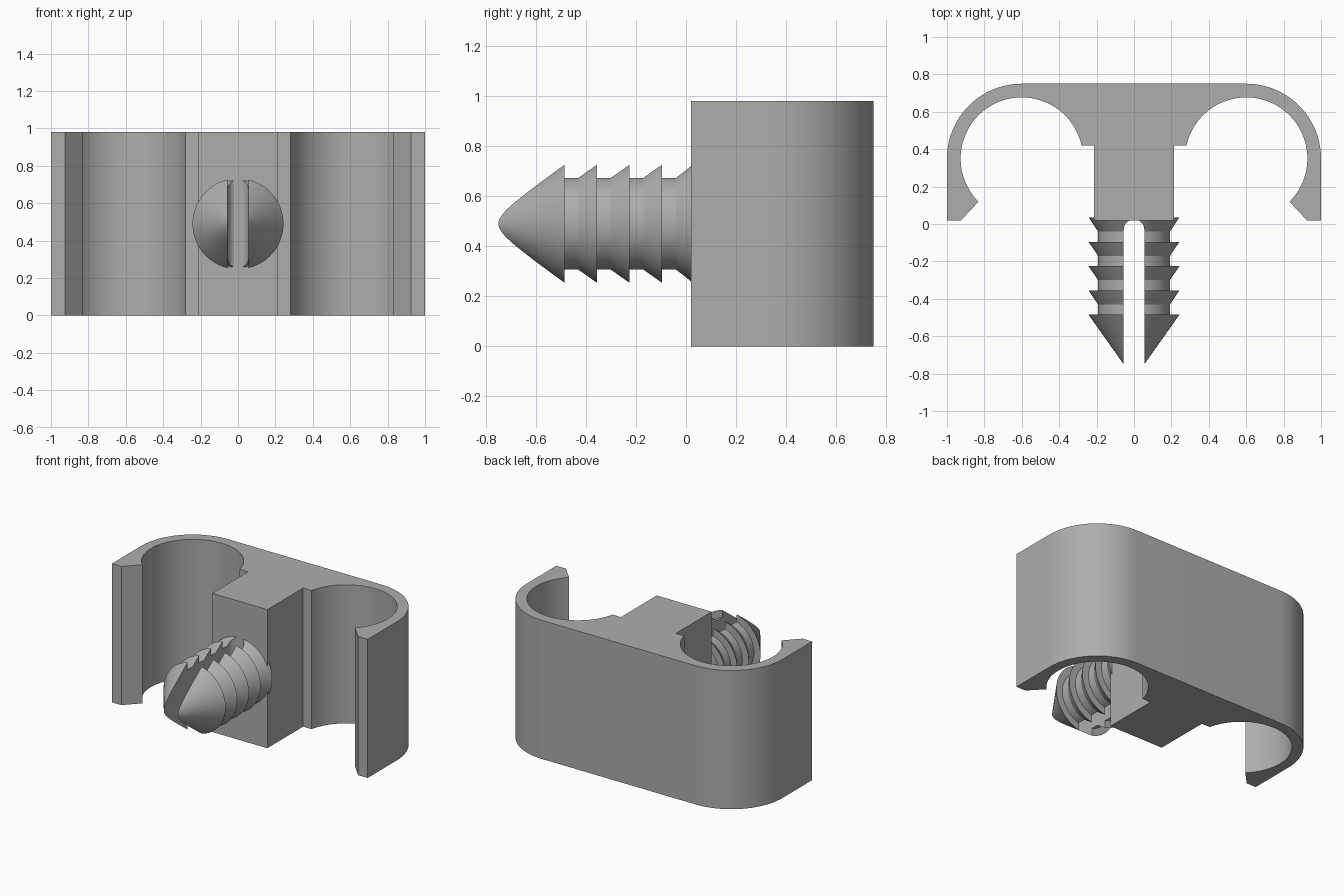
import bpy
import bmesh
from math import sin, cos, pi, radians
from mathutils import Matrix

cube = bpy.data.objects.get("Cube")
if cube:
    bpy.data.objects.remove(cube, do_unlink=True)

HEIGHT = 0.98
AXIS_Z = HEIGHT / 2

grey = bpy.data.materials.new("grey plastic")
grey.use_nodes = True
grey.diffuse_color = (0.42, 0.42, 0.42, 1)
grey.node_tree.nodes["Principled BSDF"].inputs["Base Color"].default_value = grey.diffuse_color


def arc(cx, cy, radius, start, end, steps):
    angles = [radians(start + (end - start) * i / steps) for i in range(steps + 1)]
    return [(cx + radius * cos(a), cy + radius * sin(a)) for a in angles]


def make_object(name, bm):
    bmesh.ops.recalc_face_normals(bm, faces=bm.faces)
    mesh = bpy.data.meshes.new(name)
    bm.to_mesh(mesh)
    bm.free()
    mesh.materials.append(grey)
    obj = bpy.data.objects.new(name, mesh)
    bpy.context.collection.objects.link(obj)
    return obj


def extrude_outline(name, outline, bottom, top):
    bm = bmesh.new()
    face = bm.faces.new([bm.verts.new((x, y, bottom)) for x, y in outline])
    new = bmesh.ops.extrude_face_region(bm, geom=[face])["geom"]
    verts = [v for v in new if isinstance(v, bmesh.types.BMVert)]
    bmesh.ops.translate(bm, verts=verts, vec=(0, 0, top - bottom))
    return make_object(name, bm)


def smooth(obj):
    bpy.ops.object.select_all(action='DESELECT')
    obj.select_set(True)
    bpy.context.view_layer.objects.active = obj
    bpy.ops.object.shade_smooth_by_angle(angle=radians(25))


# Double clip body: half outline from the stem round to the back, then mirrored
half = [(0.215, 0.02), (0.215, 0.42)]
half += arc(0.6, 0.35, 0.327, 167.6, -45, 48)
half += [(0.925, 0.02), (1, 0.02)]
half += arc(0.6, 0.35, 0.4, 0, 90, 24)
body = extrude_outline("clip_body", half + [(-x, y) for x, y in reversed(half)], 0, HEIGHT)
smooth(body)

# Barbed plug: a lathe profile of (radius, y), spun round the y axis
BARB, SHAFT, PITCH = 0.243, 0.192, 0.13
profile = [(0, 0.035)]
for i in range(4):
    y = 0.035 - i * PITCH
    profile += [(BARB, y), (SHAFT, y - 0.075), (SHAFT, y - PITCH)]
profile += [(BARB, -0.485), (0, -0.828)]
bm = bmesh.new()
verts = [bm.verts.new((r, y, 0)) for r, y in profile]
edges = [bm.edges.new(pair) for pair in zip(verts, verts[1:])]
bmesh.ops.spin(bm, geom=verts + edges, cent=(0, 0, 0), axis=(0, 1, 0),
               angle=2 * pi, steps=72, use_duplicate=False)
bmesh.ops.remove_doubles(bm, verts=bm.verts, dist=0.0005)
bmesh.ops.transform(bm, verts=bm.verts, matrix=Matrix.Translation((0, 0, AXIS_Z)))
plug = make_object("barbed_plug", bm)

# Round-ended slot that splits the plug into two prongs
slot = [(-0.055, -1), (0.055, -1)] + arc(0, -0.03, 0.055, 0, 180, 24)
cutter = extrude_outline("slot_cutter", slot, 0, HEIGHT)
cutter.hide_render = True
cut = plug.modifiers.new("slot", 'BOOLEAN')
cut.operation = 'DIFFERENCE'
cut.solver = 'EXACT'
cut.object = cutter
bpy.context.view_layer.objects.active = plug
bpy.ops.object.modifier_apply(modifier=cut.name)
bpy.data.objects.remove(cutter, do_unlink=True)
smooth(plug)
